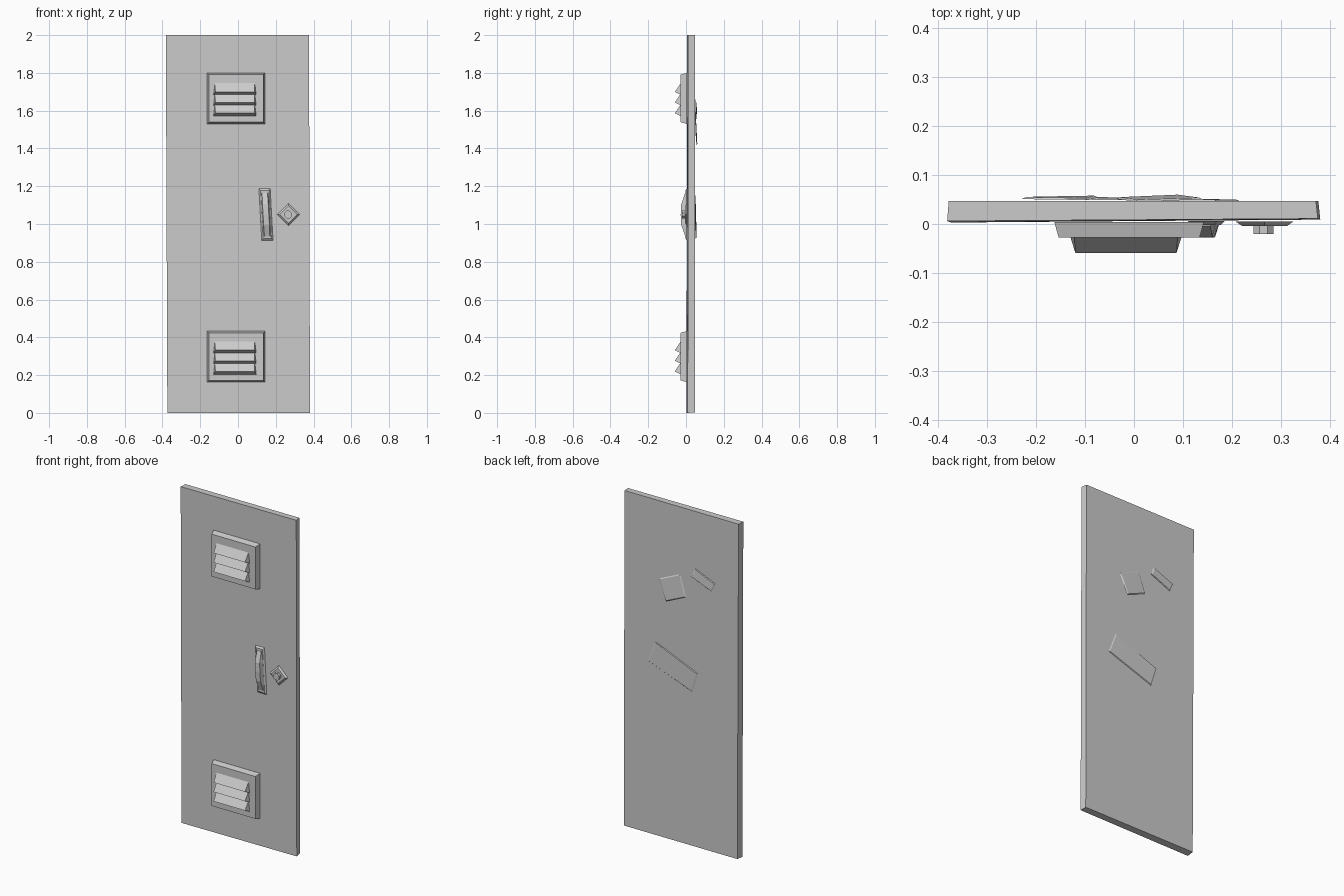
import bpy, bmesh, math
from mathutils import Vector

if "Cube" in bpy.data.objects:
    bpy.data.objects.remove(bpy.data.objects["Cube"])


def loft(name, rings):
    """Closed solid through rings of equal point count, capped at both ends."""
    bm = bmesh.new()
    vs = [[bm.verts.new(p) for p in r] for r in rings]
    n = len(rings[0])
    for a, b in zip(vs, vs[1:]):
        for i in range(n):
            j = (i + 1) % n
            bm.faces.new((a[i], a[j], b[j], b[i]))
    bm.faces.new(vs[0])
    bm.faces.new(vs[-1])
    bmesh.ops.recalc_face_normals(bm, faces=bm.faces)
    me = bpy.data.meshes.new(name)
    bm.to_mesh(me)
    bm.free()
    ob = bpy.data.objects.new(name, me)
    bpy.context.collection.objects.link(ob)
    return ob


def rect(x0, x1, z0, z1, y):
    return [(x0, y, z0), (x1, y, z0), (x1, y, z1), (x0, y, z1)]


def ngon(cx, cz, r, n, y, turn=0.0):
    return [(cx + r * math.cos(turn + 2 * math.pi * i / n), y,
             cz + r * math.sin(turn + 2 * math.pi * i / n)) for i in range(n)]


# Door panel, slightly crooked
loft("door_panel", [
    [(-0.374, 0.003, 0), (0.381, 0.009, 0), (0.376, 0.011, 2), (-0.382, 0.006, 2)],
    [(-0.371, 0.047, 0.003), (0.377, 0.047, 0.003), (0.372, 0.047, 2), (-0.379, 0.047, 2)]])

# Two louvred vents
for label, z in (("upper", 1.53), ("lower", 0.163)):
    loft(label + "_vent_frame", [
        rect(-0.163, 0.143, z, z + 0.27, 0.004),
        rect(-0.154, 0.134, z + 0.009, z + 0.261, -0.028)])
    for i in range(3):
        t = z + 0.217 - i * 0.056
        section = [(-0.027, t, 0.008), (-0.059, t - 0.048, 0.01), (-0.027, t - 0.064, 0)]
        loft(f"{label}_vent_slat_{i + 1}", [
            [(-0.13 + d, y, zz) for y, zz, d in section],
            [(0.097 - d, y, zz) for y, zz, d in section]])

# Handle plate and bowed grip, leaning slightly
lean = lambda z: (1.05 - z) * 0.055
def lean_ring(x0, x1, z0, z1, y):
    return [(x + lean(zz), yy, zz) for x, yy, zz in rect(x0, x1, z0, z1, y)]

loft("handle_plate", [lean_ring(0.118, 0.178, 0.912, 1.188, 0.006),
                      lean_ring(0.126, 0.170, 0.922, 1.178, -0.002)])
loft("handle_grip", [
    [(0.148 - w + lean(z), 0.0, z), (0.148 + w + lean(z), 0.0, z),
     (0.148 + w * 0.7 + lean(z), y, z), (0.148 - w * 0.7 + lean(z), y, z)]
    for z, y, w in ((0.935, -0.004, 0.02), (0.995, -0.025, 0.022),
                    (1.05, -0.028, 0.022), (1.105, -0.025, 0.022),
                    (1.165, -0.004, 0.02))])

# Diamond lock plate with round barrel
loft("lock_plate", [ngon(0.267, 1.05, 0.059, 4, 0.005),
                    ngon(0.267, 1.05, 0.046, 4, -0.004)])
loft("lock_barrel", [ngon(0.265, 1.05, 0.022, 8, -0.003, math.pi / 8),
                     ngon(0.265, 1.05, 0.022, 8, -0.02, math.pi / 8)])

# Notes stuck on the inside: corners as x, z, outer y
notes = {
    "long_note": [(0.17, 1.155, 0.05), (-0.115, 1.04, 0.054),
                  (-0.077, 0.922, 0.055), (0.218, 1.028, 0.05)],
    "square_note": [(0.142, 1.54, 0.054), (0.004, 1.6, 0.05),
                    (-0.036, 1.472, 0.055), (0.093, 1.416, 0.06)],
    "small_note": [(-0.095, 1.662, 0.053), (-0.23, 1.605, 0.055),
                   (-0.207, 1.553, 0.056), (-0.073, 1.608, 0.058)],
}
for name, pts in notes.items():
    base = [Vector((x, y - 0.004, z)) for x, z, y in pts]
    mid = sum(base, Vector()) / 4
    outer = []
    for p in base:
        q = p + (mid - p).normalized() * 0.009
        outer.append((q.x, p.y + 0.004, q.z))
    loft(name, [base, outer])
